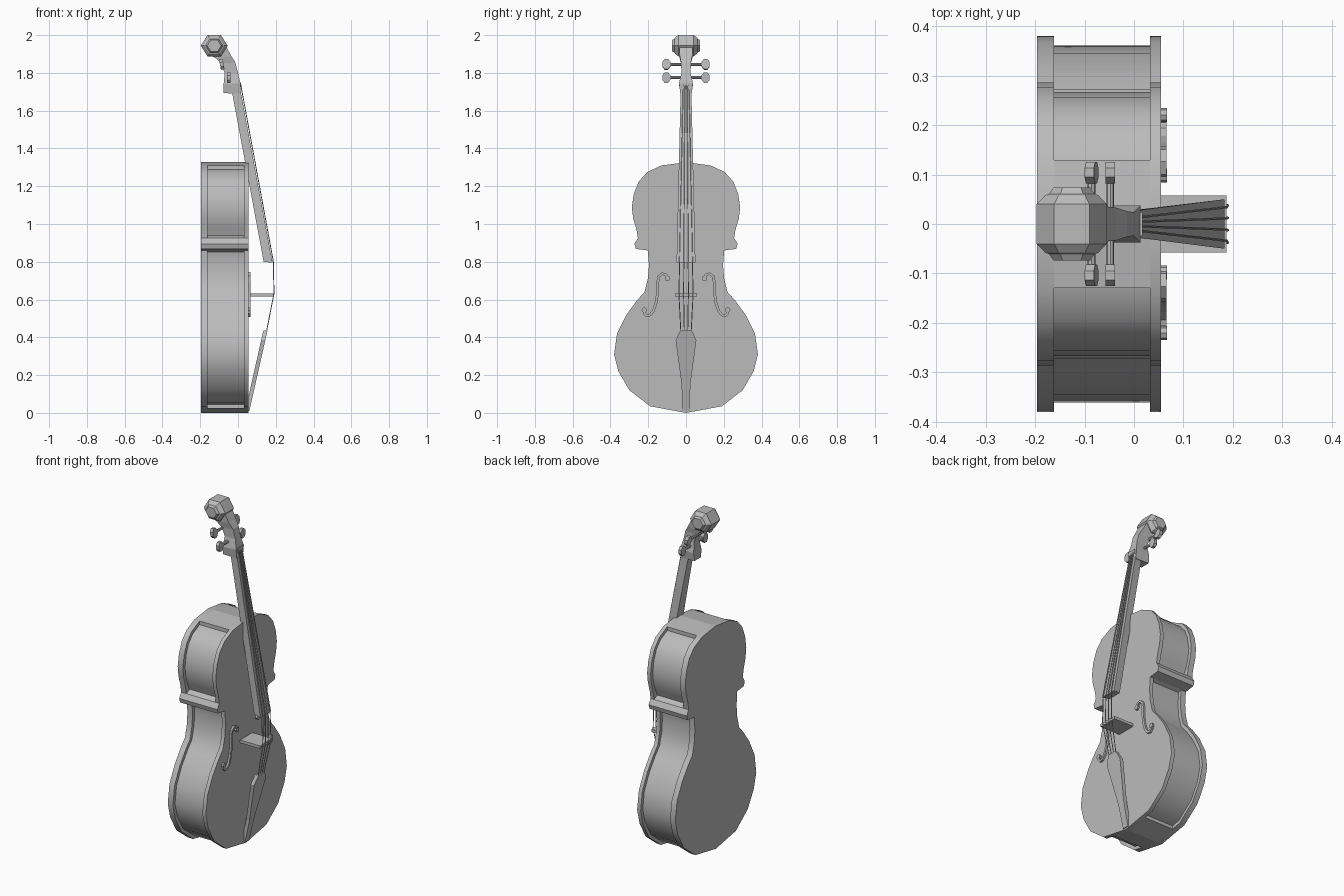
import bpy, bmesh, math
from mathutils import Vector, Matrix

cube = bpy.data.objects.get("Cube")
if cube:
    bpy.data.objects.remove(cube, do_unlink=True)

grey = bpy.data.materials.new("plain grey")
grey.use_nodes = True
grey.diffuse_color = (0.5, 0.5, 0.5, 1)
grey.node_tree.nodes["Principled BSDF"].inputs["Base Color"].default_value = (0.5, 0.5, 0.5, 1)


def finish(name, bm, smooth=False):
    bmesh.ops.recalc_face_normals(bm, faces=bm.faces)
    mesh = bpy.data.meshes.new(name)
    bm.to_mesh(mesh)
    bm.free()
    mesh.materials.append(grey)
    ob = bpy.data.objects.new(name, mesh)
    bpy.context.collection.objects.link(ob)
    if smooth:
        bpy.ops.object.select_all(action='DESELECT')
        ob.select_set(True)
        bpy.context.view_layer.objects.active = ob
        bpy.ops.object.shade_smooth_by_angle(angle=math.radians(30))
    return ob


def loft(name, rings, smooth=False):
    """Closed solid through rings that share a point count."""
    bm = bmesh.new()
    rows = [[bm.verts.new(p) for p in ring] for ring in rings]
    n = len(rows[0])
    for a, b in zip(rows, rows[1:]):
        for i in range(n):
            j = (i + 1) % n
            bm.faces.new((a[i], a[j], b[j], b[i]))
    bm.faces.new(rows[0])
    bm.faces.new(rows[-1])
    return finish(name, bm, smooth)


def prism(name, outline, x0, x1, smooth=False):
    """Outline in (y, z) pushed along x."""
    return loft(name, [[(x, y, z) for y, z in outline] for x in (x0, x1)], smooth)


def mirrored(half):
    return half + [(-y, z) for y, z in reversed(half) if y]


def normals(path, closed):
    out, n = [], len(path)
    for i in range(n):
        a = path[i - 1] if closed else path[max(i - 1, 0)]
        b = path[(i + 1) % n] if closed else path[min(i + 1, n - 1)]
        d = (Vector(b) - Vector(a)).normalized()
        out.append(Vector((d.y, -d.x)))
    return out


def offset(path, amount, closed=False):
    return [tuple(Vector(p) + m * amount) for p, m in zip(path, normals(path, closed))]


def rod(name, path, radius, sides=6):
    for i, (a, b) in enumerate(zip(path, path[1:])):
        a, b = Vector(a), Vector(b)
        bm = bmesh.new()
        turn = (b - a).to_track_quat('Z', 'Y').to_matrix().to_4x4()
        bmesh.ops.create_cone(bm, cap_ends=True, segments=sides, radius1=radius, radius2=radius,
                              depth=(b - a).length,
                              matrix=Matrix.Translation((a + b) / 2) @ turn)
        finish(f"{name}_{i + 1}", bm, True)


# Body: front and back plates, recessed ribs
lower = [(0, 0), (0.19, 0.035), (0.30, 0.12), (0.358, 0.22), (0.381, 0.31), (0.365, 0.42),
         (0.315, 0.52), (0.26, 0.595), (0.22, 0.64), (0.202, 0.71), (0.196, 0.78), (0.202, 0.86)]
corner = [(0.265, 0.868), (0.273, 0.895), (0.255, 0.925)]
upper = [(0.262, 0.97), (0.28, 1.03), (0.287, 1.09), (0.276, 1.16), (0.25, 1.225),
         (0.205, 1.275), (0.13, 1.31), (0, 1.327)]
plate = mirrored(lower + corner + upper)
prism("back_plate", plate, -0.196, -0.162, True)
prism("front_plate", plate, 0.032, 0.055, True)
prism("ribs", offset(mirrored(lower + upper), -0.02, True), -0.17, 0.04, True)

# Blocks flush with the plates at the ends and corners
prism("bottom_block", mirrored([(0, 0), (0.13, 0.024), (0.13, 0.08)]), -0.17, 0.04)
prism("top_block", mirrored([(0.13, 1.25), (0.13, 1.31), (0, 1.327)]), -0.17, 0.04)
for side, s in (("left", 1), ("right", -1)):
    prism(side + "_corner_block",
          [(s * y, z) for y, z in [(0.18, 0.85), lower[-1]] + corner + [(0.22, 0.94)]],
          -0.17, 0.04)

# Sound holes as raised S ribbons with round ends
s_path = [(0.098, 0.712), (0.105, 0.73), (0.125, 0.738), (0.145, 0.722), (0.15, 0.69), (0.15, 0.64),
          (0.158, 0.585), (0.172, 0.54), (0.19, 0.518), (0.208, 0.514), (0.222, 0.528), (0.221, 0.545)]
for side, s in (("left", 1), ("right", -1)):
    path = [(s * y, z) for y, z in s_path]
    ribbon = offset(path, 0.007) + offset(path, -0.007)[::-1]
    prism(side + "_sound_hole", ribbon, 0.05, 0.066)
    for end, (y, z) in (("top", path[0]), ("bottom", path[-1])):
        dot = [(y + 0.014 * math.cos(k * math.pi / 4), z + 0.014 * math.sin(k * math.pi / 4))
               for k in range(8)]
        prism(f"{side}_sound_hole_{end}_dot", dot, 0.05, 0.067)

# Neck with fingerboard, wider towards the bridge
loft("neck", [[(xb, -wb, zb), (xf, -w, zf), (xf, w, zf), (xb, wb, zb)]
              for xb, zb, xf, zf, wb, w in ((0.136, 0.80, 0.183, 0.795, 0.042, 0.05),
                                            (-0.034, 1.71, 0.010, 1.725, 0.024, 0.028))])

# Bridge
prism("bridge", [(-0.058, 0.615), (0.058, 0.615), (0.058, 0.632), (-0.058, 0.632)], 0.05, 0.187)

# Tailpiece leaning out from the bottom edge
tail = mirrored([(0.02, 0.01), (0.023, 0.15), (0.055, 0.385), (0.03, 0.437)])
loft("tailpiece", [[(0.036 + 0.225 * z + dx, y, z) for y, z in tail] for dx in (0, 0.022)])

# Strings from nut over the bridge to the tailpiece
for i in range(4):
    t = (i - 1.5) / 1.5
    rod(f"string_{i + 1}", [(0.013, 0.014 * t, 1.745), (0.188, 0.034 * t, 0.795),
                            (0.19, 0.038 * t, 0.63), (0.145, 0.026 * t, 0.40)], 0.0025, 5)

# Pegbox curving back to the scroll
sections = [(-0.078, 1.693, 0.012, 1.69, 0.03), (-0.076, 1.74, 0.013, 1.745, 0.037),
            (-0.07, 1.80, 0.0, 1.80, 0.024), (-0.09, 1.85, -0.014, 1.855, 0.026),
            (-0.115, 1.875, -0.036, 1.89, 0.033), (-0.17, 1.91, -0.06, 1.935, 0.036)]
loft("pegbox", [[(xb, -w, zb), (xf, -w, zf), (xf, w, zf), (xb, w, zb)]
                for xb, zb, xf, zf, w in sections])
prism("nut", [(-0.024, 1.725), (0.024, 1.725), (0.024, 1.75), (-0.024, 1.75)], -0.01, 0.017)


# Scroll: stepped hexagonal drum
def hexagon(y, r):
    return [(-0.126 + r * math.cos(k * math.pi / 3), y, 1.944 + 0.92 * r * math.sin(k * math.pi / 3))
            for k in range(6)]


steps = [(0.04, 0.071), (0.058, 0.054), (0.061, 0.046), (0.074, 0.037)]
loft("scroll", [hexagon(-y, r) for y, r in reversed(steps)] + [hexagon(y, r) for y, r in steps])

# Tuning pegs with flat eight-sided heads
for row, x, z in (("upper", -0.086, 1.845), ("lower", -0.048, 1.775)):
    for side, s in (("left", 1), ("right", -1)):
        rod(f"{row}_{side}_peg_shaft", [(x, 0, z), (x, s * 0.095, z)], 0.008, 8)
        bm = bmesh.new()
        bmesh.ops.create_cone(bm, cap_ends=True, segments=8, radius1=0.026, radius2=0.026, depth=0.019,
                              matrix=Matrix.Translation((x, s * 0.104, z))
                              @ Matrix.Rotation(math.radians(80 if row == "upper" else 90), 4, 'Y')
                              @ Matrix.Diagonal((1.15, 0.9, 1, 1))
                              @ Matrix.Rotation(math.pi / 8, 4, 'Z'))
        finish(f"{row}_{side}_peg_head", bm)
